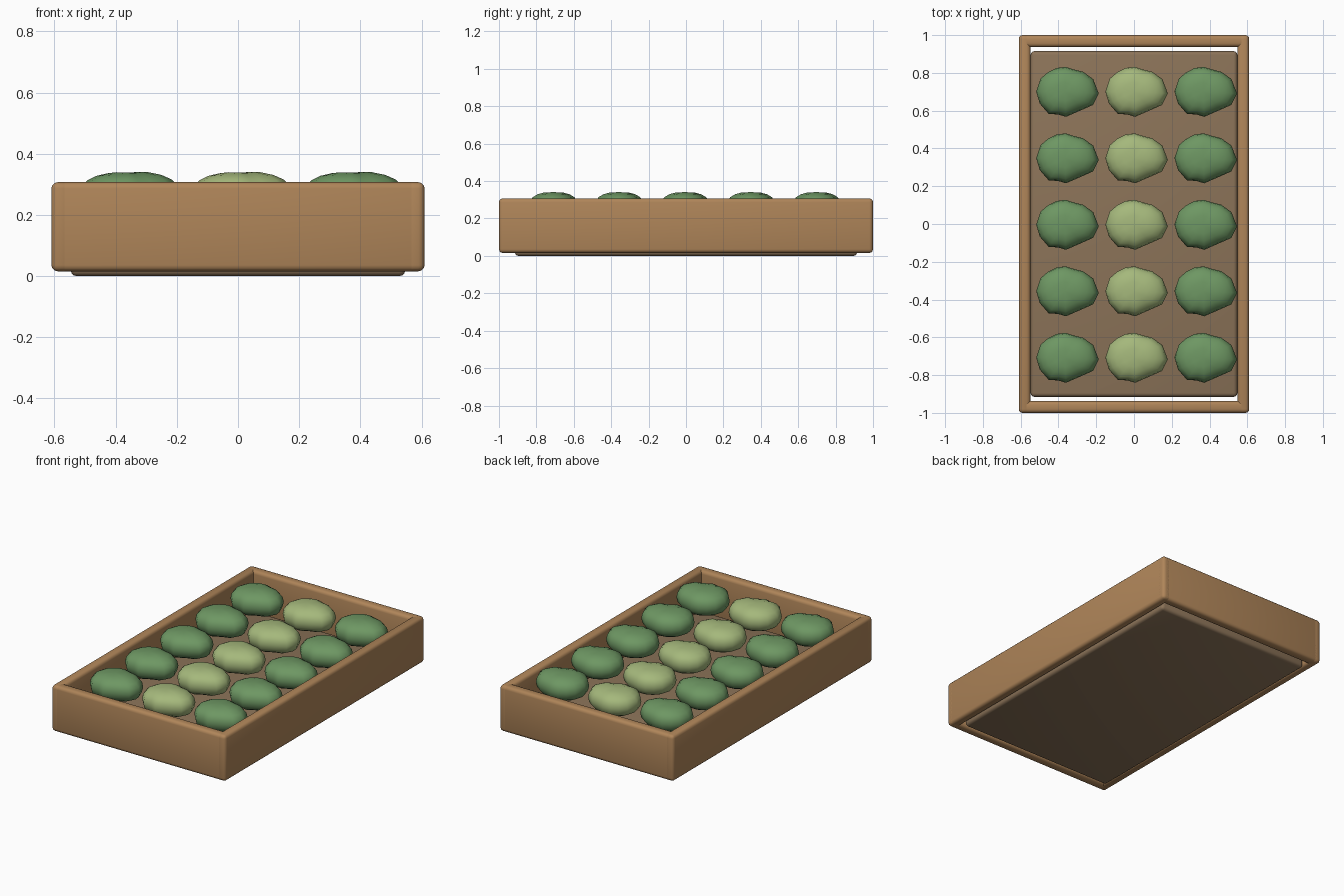
import bpy, bmesh
from math import sin, cos, pi, radians

if "Cube" in bpy.data.objects:
    bpy.data.objects.remove(bpy.data.objects["Cube"])


def material(name, rgb):
    m = bpy.data.materials.new(name)
    m.diffuse_color = (*rgb, 1)
    m.use_nodes = True
    m.node_tree.nodes["Principled BSDF"].inputs["Base Color"].default_value = m.diffuse_color
    return m


WOOD = material("wood", (0.43, 0.235, 0.10))
BASE = material("dark_wood", (0.265, 0.175, 0.10))
DARK = material("dark_green", (0.155, 0.31, 0.125))
LIGHT = material("light_green", (0.375, 0.48, 0.20))


def finish(bm, name, mat, angle):
    bmesh.ops.recalc_face_normals(bm, faces=bm.faces)
    me = bpy.data.meshes.new(name)
    bm.to_mesh(me)
    bm.free()
    ob = bpy.data.objects.new(name, me)
    bpy.context.collection.objects.link(ob)
    me.materials.append(mat)
    bpy.ops.object.select_all(action='DESELECT')
    ob.select_set(True)
    bpy.context.view_layer.objects.active = ob
    bpy.ops.object.shade_smooth_by_angle(angle=angle)
    return ob


def box(name, lo, hi, mat, bevel=0.02):
    bm = bmesh.new()
    bmesh.ops.create_cube(bm, size=1)
    for v in bm.verts:
        for i in range(3):
            v.co[i] = (lo[i] + hi[i]) / 2 + v.co[i] * (hi[i] - lo[i])
    bmesh.ops.bevel(bm, geom=bm.edges[:], offset=bevel, segments=3,
                    profile=0.5, affect='EDGES')
    return finish(bm, name, mat, pi / 4)


# Tray floor and four walls
box("tray_floor", (-0.547, -0.915, 0), (0.547, 0.915, 0.07), BASE)
for s, side in ((-1, "left"), (1, "right")):
    x = sorted((s * 0.548, s * 0.61))
    box(side + "_wall", (x[0], -1, 0.016), (x[1], 1, 0.307), WOOD)
for s, side in ((-1, "front"), (1, "back")):
    y = sorted((s * 0.937, s))
    box(side + "_wall", (-0.61, y[0], 0.016), (0.61, y[1], 0.307), WOOD)

# Leafy heads: flattened spheres with a lumpy outline (degrees, radius)
LUMPS = ((-4, 1.09), (29, 1.04), (54, 0.99), (72, 0.94), (89, 1.0), (106, 0.99),
         (125, 0.95), (146, 0.94), (180, 0.92), (211, 0.94), (240, 1.04),
         (257, 0.95), (272, 1.02), (287, 0.93), (307, 0.92), (329, 1.05))
RINGS, P = 10, 2 / 2.4


def leafy_head(name, x, y, mat):
    n = len(LUMPS)
    bm = bmesh.new()
    loops = []
    for r in range(1, RINGS):
        t = pi * r / RINGS
        w = sin(t) ** P
        z = abs(cos(t)) ** P * (1 if cos(t) > 0 else -1)
        loops.append([bm.verts.new((
            x + 0.165 * w * k * cos(radians(a)),
            y + 0.131 * w * k * sin(radians(a)),
            0.264 + 0.078 * z * (0.7 + 0.3 * k))) for a, k in LUMPS])
    top = bm.verts.new((x, y, 0.339))
    bottom = bm.verts.new((x, y, 0.188))
    for i in range(n):
        j = (i + 1) % n
        bm.faces.new((top, loops[0][i], loops[0][j]))
        bm.faces.new((bottom, loops[-1][j], loops[-1][i]))
        for a, b in zip(loops, loops[1:]):
            bm.faces.new((a[i], b[i], b[j], a[j]))
    finish(bm, name, mat, pi / 3)


for row in range(5):
    for col in range(3):
        leafy_head(f"leafy_head_{row}_{col}", (col - 1) * 0.366,
                   (row - 2) * 0.352 - 0.003, LIGHT if col == 1 else DARK)
